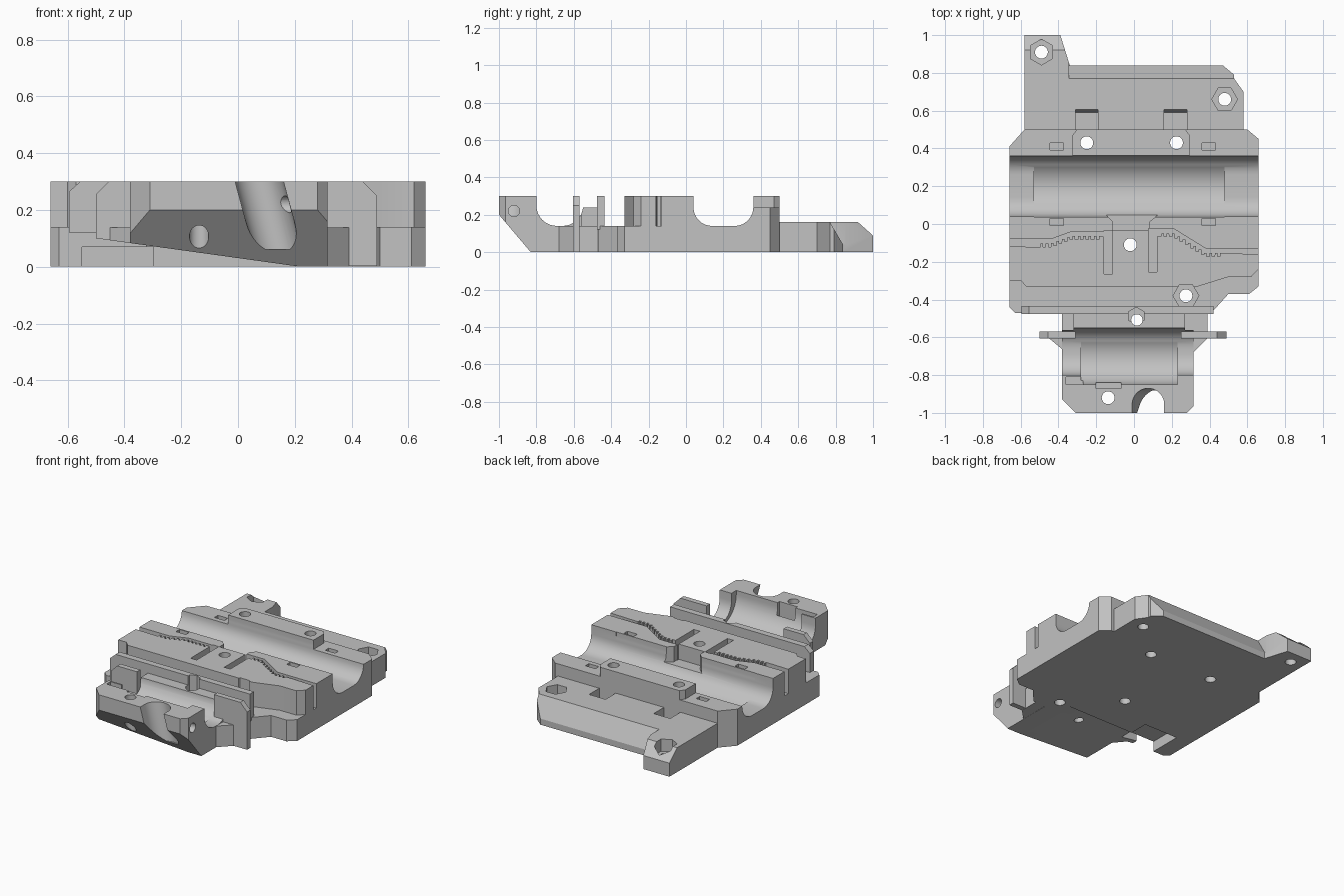
import bpy, bmesh, math
from mathutils import Vector

TOP = 0.3       # height of the main blocks
WALL = 0.24     # height of the lowered walls
LEDGE = 0.14    # height of ledges and groove floors
PLATE = 0.16    # height of the rear plate
BOLT = 0.034    # bolt hole radius
ABOVE, BELOW, FAR = 0.4, -0.1, 0.8   # safe limits for cutters

cube = bpy.data.objects.get("Cube")
if cube:
    bpy.data.objects.remove(cube, do_unlink=True)

shade = (0.54, 0.54, 0.54, 1)
grey = bpy.data.materials.new("plain grey")
grey.use_nodes = True
grey.diffuse_color = shade
grey.node_tree.nodes["Principled BSDF"].inputs["Base Color"].default_value = shade


def prism(name, outline, low, high, axis="z", shear=0):
    """Extrude a flat outline along an axis."""
    place = {"z": lambda a, b, c: (a, b, c),
             "x": lambda a, b, c: (c, a, b),
             "y": lambda a, b, c: (a, c, b)}[axis]
    bm = bmesh.new()
    face = bm.faces.new([bm.verts.new(place(a, b, low)) for a, b in outline])
    extruded = bmesh.ops.extrude_face_region(bm, geom=[face])["geom"]
    raised = [item for item in extruded if isinstance(item, bmesh.types.BMVert)]
    bmesh.ops.translate(bm, vec=Vector(place(0, 0, high - low)), verts=raised)
    for vert in bm.verts:
        vert.co.x += shear * (vert.co.z - TOP)
    bmesh.ops.recalc_face_normals(bm, faces=bm.faces)
    mesh = bpy.data.meshes.new(name)
    bm.to_mesh(mesh)
    bm.free()
    mesh.materials.append(grey)
    part = bpy.data.objects.new(name, mesh)
    bpy.context.collection.objects.link(part)
    return part


def rectangle(left, right, front, back):
    return [(left, front), (right, front), (right, back), (left, back)]


def arc(x, y, radius, steps, start=0, sweep=360):
    """Points round a circle; a full circle is not closed twice."""
    count = steps if sweep == 360 else steps + 1
    angles = [math.radians(start + sweep * i / steps) for i in range(count)]
    return [(x + radius * math.cos(angle), y + radius * math.sin(angle)) for angle in angles]


def cut(target, outline, low=BELOW, high=ABOVE, axis="z", shear=0):
    """Subtract an extruded outline from a part."""
    cutter = prism("cutter", outline, low, high, axis, shear)
    cutter.hide_render = True
    modifier = target.modifiers.new("cut", "BOOLEAN")
    modifier.operation, modifier.solver, modifier.object = "DIFFERENCE", "EXACT", cutter
    bpy.context.view_layer.objects.active = target
    bpy.ops.object.modifier_apply(modifier=modifier.name)
    bpy.data.objects.remove(cutter, do_unlink=True)


def pocket(target, x, y, half_width, half_depth, floor):
    cut(target, rectangle(x - half_width, x + half_width, y - half_depth, y + half_depth), floor)


def bolt_hole(target, x, y, radius=BOLT):
    cut(target, arc(x, y, radius, 24))


def nut_hole(target, x, y, turn=0):
    bolt_hole(target, x, y)
    cut(target, arc(x, y, 2 * BOLT, 6, turn), PLATE / 2)


def bearing_seat(target, middle, height, radius, left, right):
    """Half-round seat across the part, open at the top."""
    bowl = arc(middle, height, radius, 32, 180, 180)
    rim = [(middle + radius, ABOVE), (middle - radius, ABOVE)]
    cut(target, bowl + rim, left, right, "x")


def rod_trough(target, front, back, radius):
    """Flat-bottomed trough with rounded lower corners along x."""
    height = LEDGE + radius
    curve = arc(front + radius, height, radius, 8, 180, 90)
    curve += arc(back - radius, height, radius, 8, 270, 90)
    cut(target, [(front, ABOVE)] + curve + [(back, ABOVE)], -FAR, FAR, "x")


def belt_channel(target, upper, start, end):
    """Belt channel following a path, with square teeth on its lower side."""
    def height(x):
        for (a, low), (b, high) in zip(upper, upper[1:]):
            if a <= x <= b:
                return low + (high - low) * (x - a) / (b - a)
    lower = [(x, y - 0.035) for x, y in upper if not start < x < end]
    teeth = 24
    pitch = (end - start) / teeth
    for i in range(teeth):
        middle = start + (i + 0.5) * pitch
        y = height(middle) - (0.024 if i % 2 else 0.042)
        lower += [(middle - pitch * 0.49, y), (middle + pitch * 0.49, y)]
    cut(target, upper + sorted(lower, reverse=True), LEDGE)


# Rear plate with its corner ear
rear = prism("rear_plate", [(-0.58, 0.5), (0.58, 0.5), (0.58, 0.7), (0.53, 0.77), (0.53, 0.79),
                            (0.47, 0.84), (-0.34, 0.84), (-0.39, 1), (-0.58, 1)], 0, PLATE)
cut(rear, [(0.77, PLATE), (0.84, 0.04), (1, 0.04), (1, ABOVE), (0.77, ABOVE)], -0.345, FAR, "x")
cut(rear, [(0.92, PLATE), (1.1, 0), (1.1, ABOVE), (0.92, ABOVE)], -FAR, -0.345, "x")
nut_hole(rear, -0.49, 0.91, 30)
nut_hole(rear, 0.48, 0.66)
for x in (-0.25, 0.22):
    cut(rear, [(0.4, 0.08), (0.59, 0.08), (0.61, 0.18), (0.4, 0.18)], x - 0.06, x + 0.06, "x")

# Main carriage body with a low front ledge
body = prism("carriage_body", [(-0.66, -0.44), (-0.63, -0.47), (0.41, -0.47), (0.5, -0.37),
                               (0.61, -0.37), (0.66, -0.33), (0.66, 0.45), (0.6, 0.5),
                               (-0.58, 0.5), (-0.66, 0.41)], 0, TOP)
cut(body, [(-FAR, -0.3), (-0.6, -0.3), (-0.57, -0.33), (0.34, -0.33), (0.5, -0.28), (0.62, -0.28),
           (FAR, -0.1), (FAR, -FAR), (-FAR, -FAR)], LEDGE)

# Large bearing trough, with a deeper seat in the middle
rod_trough(body, front=0.04, back=0.36, radius=0.1)
bearing_seat(body, middle=0.2, height=0.275, radius=0.162, left=-0.53, right=0.48)

# Lowered rear wall that leaves a raised rail in the middle
for side in (-1, 1):
    cut(body, [(side * x - 0.015, y) for x, y in
               ((FAR, 0.34), (0.31, 0.34), (0.31, 0.47), (0.28, 0.51), (FAR, 0.51))], WALL)

# Belt channels and adjoining slots
belt_channel(body, [(-FAR, -0.08), (-0.44, -0.08), (-0.33, -0.04), (-0.14, -0.04)], -0.51, -0.17)
belt_channel(body, [(0.1, -0.025), (0.21, -0.025), (0.38, -0.13), (FAR, -0.13)], 0.13, 0.47)
pocket(body, -0.137, -0.15, 0.022, 0.115, LEDGE)
pocket(body, 0.1, -0.14, 0.022, 0.115, LEDGE)
cut(body, [(-0.16, 0.06), (-0.11, 0.01), (-0.11, -0.035), (0.08, -0.035), (0.08, 0.01), (0.14, 0.06)],
    0.2)
for x in (-0.41, 0.395):
    for y in (0.41, 0.01):
        pocket(body, x, y, 0.036, 0.018, 0.06)
for x, y in ((-0.25, 0.43), (0.225, 0.43), (-0.02, -0.11)):
    bolt_hole(body, x, y)
nut_hole(body, 0.275, -0.38)

# Underside relief at the front, continuing the slanted base of the cradle
slant = [(0.22, 0), (-0.6, 0.114), (-0.6, BELOW), (0.22, BELOW)]
short_slant = [(max(x, -0.32), min(z, 0.075)) for x, z in slant]
cut(body, short_slant, -FAR, -0.38, "y")
cut(body, rectangle(-0.55, -0.3, -FAR, -0.25), high=0.07)

# Front motor cradle with a bearing seat and a low back wall
cradle = prism("front_cradle", [(-0.38, -0.93), (-0.31, -1), (0.28, -1), (0.315, -0.965),
                                (0.315, -0.47), (-0.38, -0.47)], 0, TOP)
rod_trough(cradle, front=-0.8, back=-0.55, radius=0.11)
bearing_seat(cradle, middle=-0.7, height=0.275, radius=0.15, left=-0.28, right=0.23)
cut(cradle, rectangle(-FAR, FAR, -0.56, 0), WALL)
for left, right in ((-FAR, -0.32), (0.27, FAR)):
    cut(cradle, rectangle(left, right, -0.56, 0), LEDGE)
pocket(cradle, -0.315, -0.83, 0.045, 0.02, 0.2)
pocket(cradle, -0.135, -0.855, 0.065, 0.015, 0.2)

# Undercut nose, slanted base, cable opening and holes
cut(cradle, [(-1.01, 0.212), (-0.82, -0.012), (-1.1, -0.012), (-1.1, 0.212)], -FAR, FAR, "x")
cut(cradle, slant, -1.1, -0.46, "y")
opening, width = 0.075, 0.085
cut(cradle, arc(opening, -0.955, width, 20, 0, 180) + [(opening - width, -1.1), (opening + width, -1.1)],
    0.06, shear=-0.27)
cut(cradle, arc(-0.92, 0.22, 0.03, 24), 0.1, FAR, "x")
bolt_hole(cradle, -0.137, -0.92)
bolt_hole(cradle, 0.015, -0.508, 0.03)

# Long rib behind the cradle, with a hexagonal notch shared by both
rib = prism("cradle_rib", [(-0.595, 0.12), (0.42, 0.12), (0.42, TOP), (-0.555, TOP), (-0.595, 0.265)],
            -0.477, -0.435, "y")
for part in (cradle, rib):
    cut(part, arc(0.012, -0.487, 0.046, 6, 30), 0.18)

# Side tabs with clipped top corners
tab_front, tab_back = -0.605, -0.57
left_tab = prism("left_side_tab", [(0.25, 0.1), (0.3, 0.002), (0.49, 0.002), (0.49, 0.25), (0.44, TOP),
                                   (0.25, TOP)], tab_front, tab_back, "y")
right_tab = prism("right_side_tab", [(-0.5, 0.1), (-0.31, 0.075), (-0.31, TOP), (-0.455, TOP),
                                     (-0.5, 0.255)], tab_front, tab_back, "y")

# Low gussets that brace the tabs
left_gusset = prism("left_gusset", [(0.3, -0.695), (0.39, tab_front), (0.39, -0.471), (0.3, -0.471)],
                    0.001, LEDGE - 0.001)
right_gusset = prism("right_gusset", [(-0.36, -0.68), (-0.45, tab_front), (-0.45, tab_back),
                                      (-0.36, tab_back)], 0.002, LEDGE - 0.001)
cut(right_gusset, slant, -1.1, -0.475, "y")

# Smooth the round surfaces while keeping edges sharp
bpy.ops.object.select_all(action="DESELECT")
for part in (rear, body, cradle, rib, left_tab, right_tab, left_gusset, right_gusset):
    part.select_set(True)
bpy.context.view_layer.objects.active = body
bpy.ops.object.shade_smooth_by_angle(angle=math.radians(30))
